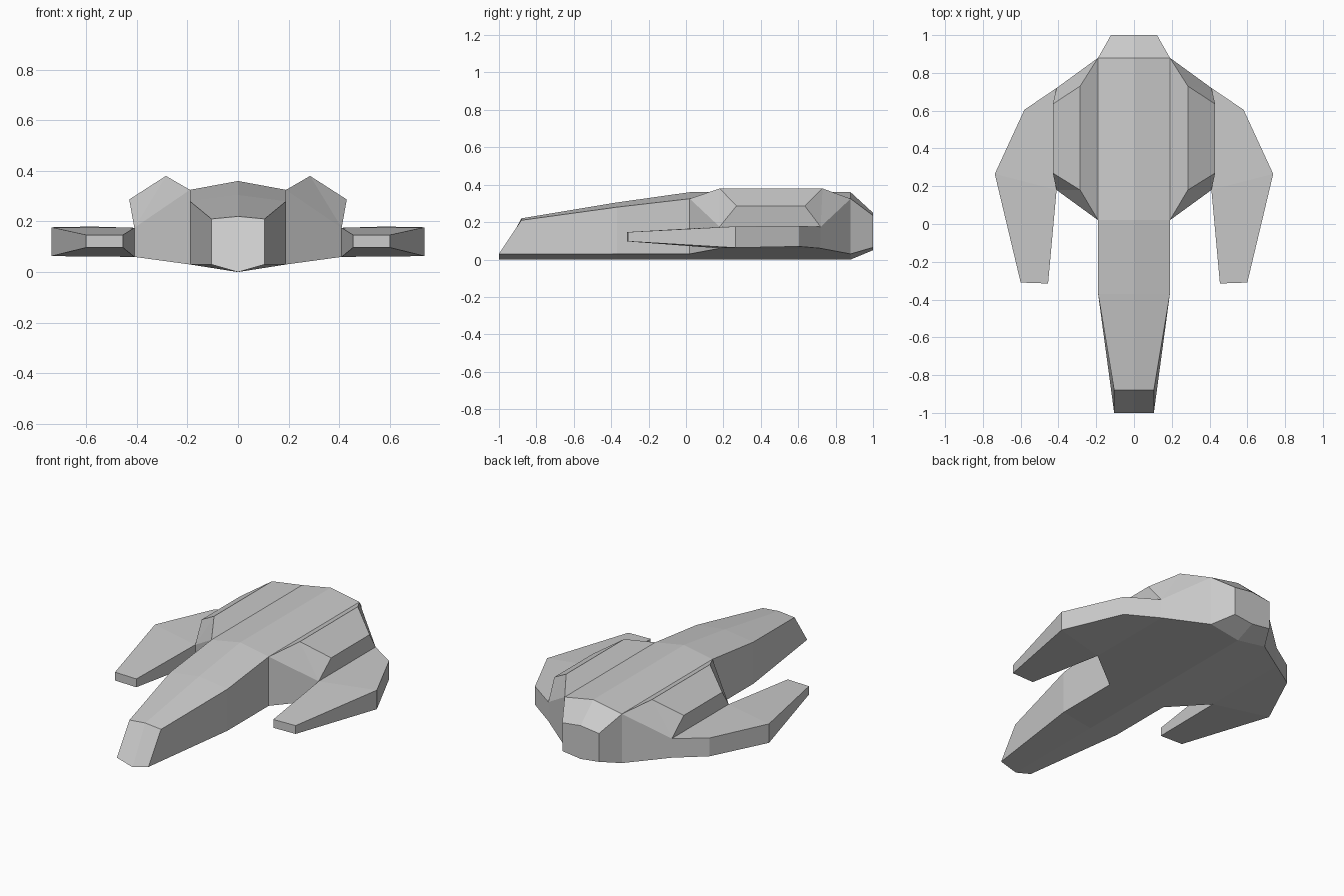
import bpy, bmesh

if "Cube" in bpy.data.objects:
    bpy.data.objects.remove(bpy.data.objects["Cube"])


def make_object(name, verts, faces, drop=(), mirror=False):
    """Closed flat-faced part; faces listed in drop are hidden joints and get removed."""
    bm = bmesh.new()
    vs = [bm.verts.new(v) for v in verts]
    fs = [bm.faces.new([vs[i] for i in f]) for f in faces]
    bmesh.ops.recalc_face_normals(bm, faces=bm.faces)
    bmesh.ops.delete(bm, geom=[fs[i] for i in drop], context='FACES_ONLY')
    me = bpy.data.meshes.new(name)
    bm.to_mesh(me)
    bm.free()
    ob = bpy.data.objects.new(name, me)
    bpy.context.collection.objects.link(ob)
    if mirror:
        ob.modifiers.new("Mirror", 'MIRROR').use_mirror_merge = False
    return ob


def bridge(count, a, b):
    return [(a + i, a + (i + 1) % count, b + (i + 1) % count, b + i) for i in range(count)]


# Fuselage: six-sided sections
# y bottom, y top, half width, z keel, z lower side, z upper side, z spine
sections = [
    (-1.00, -0.88, 0.105, 0.00, 0.03, 0.21, 0.22),
    (-0.37, -0.37, 0.190, 0.00, 0.03, 0.28, 0.305),
    (0.02, 0.02, 0.190, 0.00, 0.03, 0.325, 0.36),
    (0.88, 0.88, 0.190, 0.00, 0.03, 0.325, 0.36),
    (1.00, 1.00, 0.122, 0.05, 0.065, 0.235, 0.25),
]
verts, faces = [], []
for yb, yt, w, keel, lo, hi, spine in sections:
    verts += [(0, yb, keel), (w, yb, lo), (w, yt, hi), (0, yt, spine), (-w, yt, hi), (-w, yb, lo)]
for s in range(len(sections) - 1):
    faces += bridge(6, 6 * s, 6 * s + 6)
end = 6 * (len(sections) - 1)
for s in (0, end):
    faces += [(s, s + 1, s + 2, s + 3), (s, s + 3, s + 4, s + 5)]
make_object("fuselage", verts, faces)

# Side pods: profile of (x, z, front y, back y)
pod = [
    (0.19, 0.325, 0.02, 0.88),
    (0.285, 0.38, 0.18, 0.73),
    (0.43, 0.287, 0.27, 0.635),
    (0.41, 0.175, 0.18, 0.72),
    (0.41, 0.06, 0.18, 0.72),
    (0.19, 0.03, 0.02, 0.88),
]
verts = [(x, f, z) for x, z, f, b in pod] + [(x, b, z) for x, z, f, b in pod]
faces = bridge(6, 0, 6)
for s in (0, 6):
    faces += [(s, s + 1, s + 3), (s + 1, s + 2, s + 3), (s, s + 3, s + 4, s + 5)]
make_object("side_pod", verts, faces, drop=(3, 5), mirror=True)

# Forward-swept wings: outline of (x, y, z bottom, z top)
wing = [
    (0.41, 0.18, 0.06, 0.175),
    (0.455, -0.315, 0.097, 0.147),
    (0.60, -0.31, 0.097, 0.147),
    (0.737, 0.265, 0.063, 0.177),
    (0.58, 0.605, 0.07, 0.18),
    (0.41, 0.72, 0.06, 0.175),
]
verts = [(x, y, b) for x, y, b, t in wing] + [(x, y, t) for x, y, b, t in wing]
faces = bridge(6, 0, 6)
for s in (0, 6):
    faces += [(s, s + 1, s + 2, s + 3), (s, s + 3, s + 4, s + 5)]
make_object("wing", verts, faces, drop=(5,), mirror=True)
